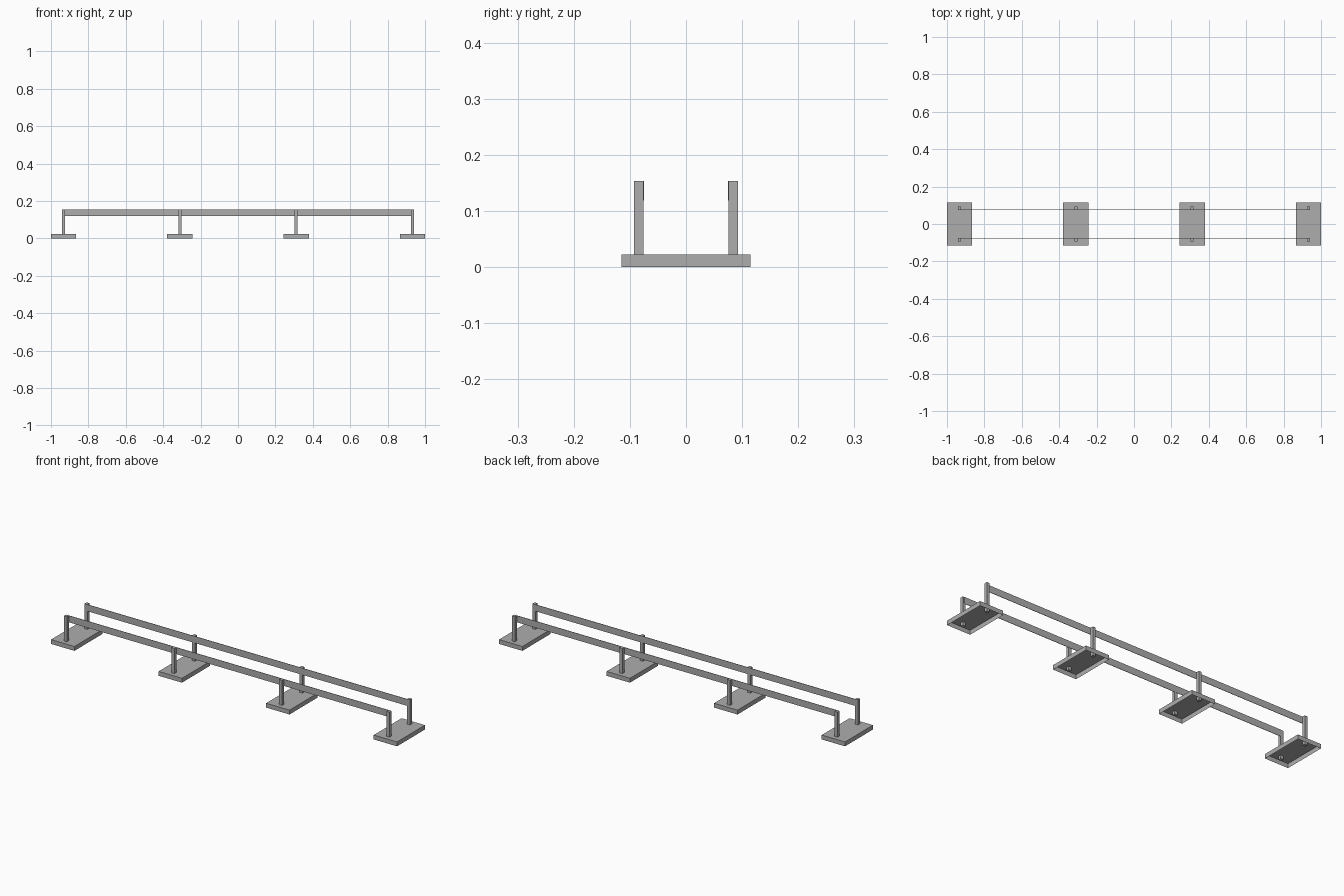
import bpy
import bmesh
from mathutils import Matrix, Vector

default = bpy.data.objects.get("Cube")
if default:
    bpy.data.objects.remove(default, do_unlink=True)

# Single plain metal colour
COLOUR = (0.42, 0.42, 0.42, 1.0)
metal = bpy.data.materials.new("grey metal")
metal.use_nodes = True
metal.diffuse_color = COLOUR
metal.node_tree.nodes["Principled BSDF"].inputs["Base Color"].default_value = COLOUR


def box(name, centre, size, open_bottom=False):
    """Axis-aligned box, optionally a hollow shell open underneath."""
    bm = bmesh.new()
    bmesh.ops.create_cube(bm, size=1.0)
    if open_bottom:
        bm.normal_update()
        under = [f for f in bm.faces if f.normal.z < -0.5]
        bmesh.ops.delete(bm, geom=under, context="FACES_ONLY")
    bm.transform(Matrix.Diagonal((*size, 1.0)))
    mesh = bpy.data.meshes.new(name)
    bm.to_mesh(mesh)
    bm.free()
    mesh.materials.append(metal)
    obj = bpy.data.objects.new(name, mesh)
    obj.location = Vector(centre)
    bpy.context.collection.objects.link(obj)
    return obj


END_X = 0.9325            # outermost post position
PLATE = (0.135, 0.23, 0.023)
POST = 0.0168             # square post width
POST_Y = 0.0843
POST_BASE, TOP = 0.005, 0.154
RAIL_HEIGHT, RAIL_THICK = 0.035, 0.002
SIDES = (("right", 1), ("left", -1))

# Four hollow foot plates, each with a pair of posts through it
for i in range(4):
    x = -END_X + i * 2 * END_X / 3
    box(f"foot_plate_{i + 1}", (x, 0, PLATE[2] / 2), PLATE, open_bottom=True)
    for side, s in SIDES:
        box(f"{side}_post_{i + 1}", (x, s * POST_Y, (TOP + POST_BASE) / 2),
            (POST, POST, TOP - POST_BASE))

# Thin rails along the inner faces of the posts
for side, s in SIDES:
    box(f"{side}_rail", (0, s * (POST_Y - POST / 2), TOP - RAIL_HEIGHT / 2),
        (2 * END_X, RAIL_THICK, RAIL_HEIGHT))
